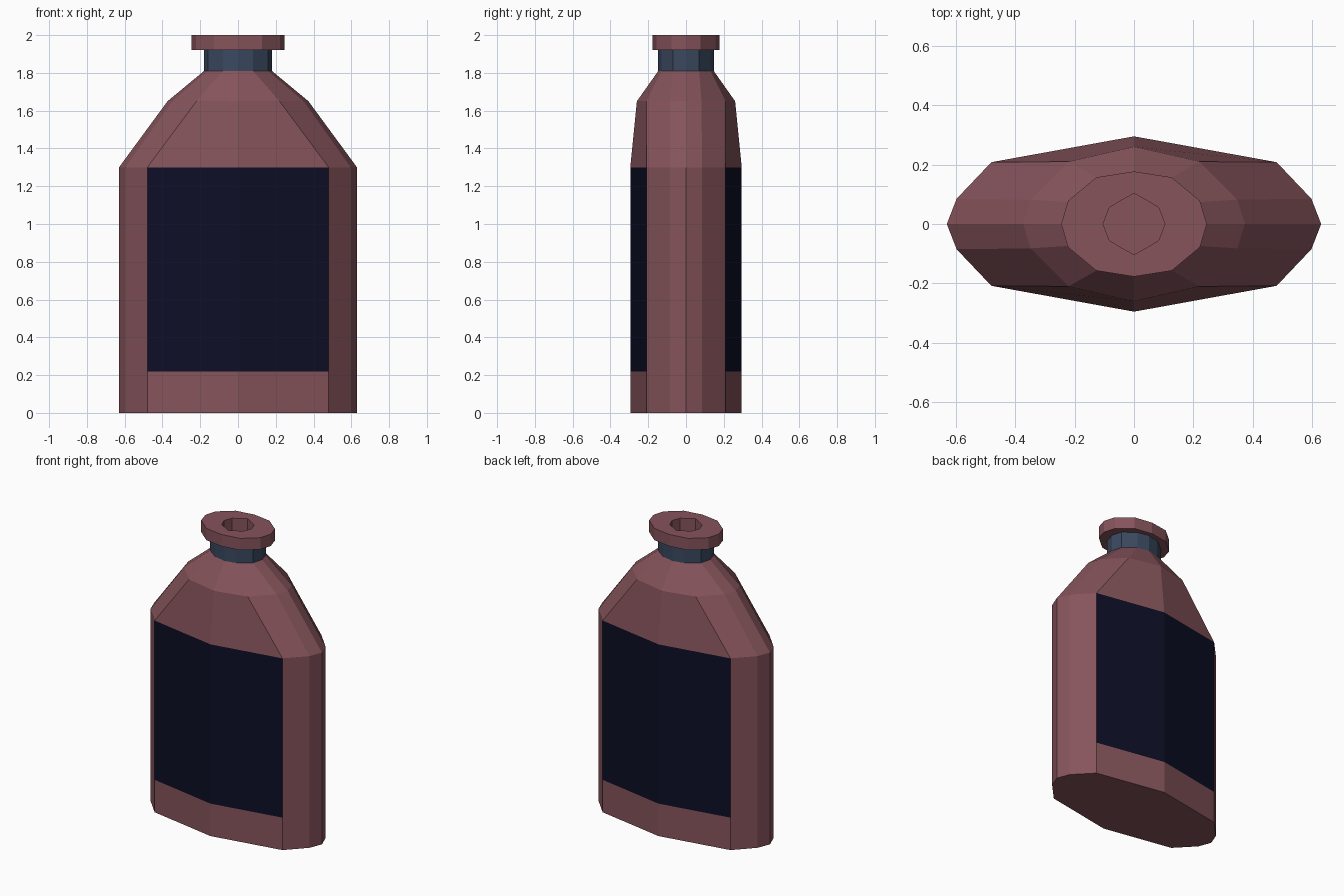
import bpy, bmesh

if "Cube" in bpy.data.objects:
    bpy.data.objects.remove(bpy.data.objects["Cube"])


def material(name, rgb):
    m = bpy.data.materials.new(name)
    m.diffuse_color = (*rgb, 1.0)
    m.use_nodes = True
    m.node_tree.nodes["Principled BSDF"].inputs["Base Color"].default_value = m.diffuse_color
    return m


BROWN = material("dusty red brown", (0.235, 0.088, 0.105))
NAVY = material("label navy", (0.004, 0.0045, 0.019))
SLATE = material("neck slate blue", (0.042, 0.066, 0.115))


def ring(quarter):
    """Mirror a quarter outline (+x axis to +y axis) into a full 12-point loop."""
    q = quarter
    left = [(-x, y) for x, y in q[-2::-1]]
    upper = q + left
    lower = [(x, -y) for x, y in upper[-2:0:-1]]
    return upper + lower


def loft(name, sections, mats, cap_start=False, cap_end=False, rule=None):
    """Skin a stack of (z, quarter outline) sections."""
    bm = bmesh.new()
    loops = [[bm.verts.new((x, y, z)) for x, y in ring(q)] for z, q in sections]
    for a, b in zip(loops, loops[1:]):
        n = len(a)
        for i in range(n):
            j = (i + 1) % n
            bm.faces.new((a[i], a[j], b[j], b[i]))
    if cap_start:
        bm.faces.new(loops[0][::-1])
    if cap_end:
        bm.faces.new(loops[-1])
    bm.normal_update()
    if rule:
        for f in bm.faces:
            f.material_index = rule(f)
    me = bpy.data.meshes.new(name)
    bm.to_mesh(me)
    bm.free()
    for m in mats:
        me.materials.append(m)
    ob = bpy.data.objects.new(name, me)
    bpy.context.collection.objects.link(ob)
    return ob


# Quarter outlines
BODY = [(0.63, 0), (0.597, 0.085), (0.48, 0.208), (0, 0.295)]
SHOULDER = [(0.373, 0), (0.348, 0.082), (0.22, 0.21), (0, 0.26)]
NECK = [(0.18, 0), (0.16, 0.07), (0.08, 0.13), (0, 0.147)]
LIP = [(0.245, 0), (0.222, 0.078), (0.127, 0.157), (0, 0.177)]
HOLE = [(0.104, 0), (0.083, 0.055), (0.042, 0.08), (0, 0.103)]


# Label panels: the broad front and back faces of the upright wall
def label_rule(f):
    z = f.calc_center_median().z
    return 1 if abs(f.normal.y) > 0.9 and 0.22 < z < 1.3 else 0


# Bottle body with sloping shoulders
loft("bottle_body",
     [(0, BODY), (0.22, BODY), (1.3, BODY), (1.65, SHOULDER), (1.81, NECK)],
     [BROWN, NAVY], cap_start=True, rule=label_rule)

# Neck band
loft("neck_band", [(1.81, NECK), (1.92, NECK)], [SLATE])

# Rim with a sunken mouth
loft("bottle_rim",
     [(1.92, NECK), (1.92, LIP), (2.0, LIP), (2.0, HOLE), (1.82, HOLE)],
     [BROWN], cap_end=True)
